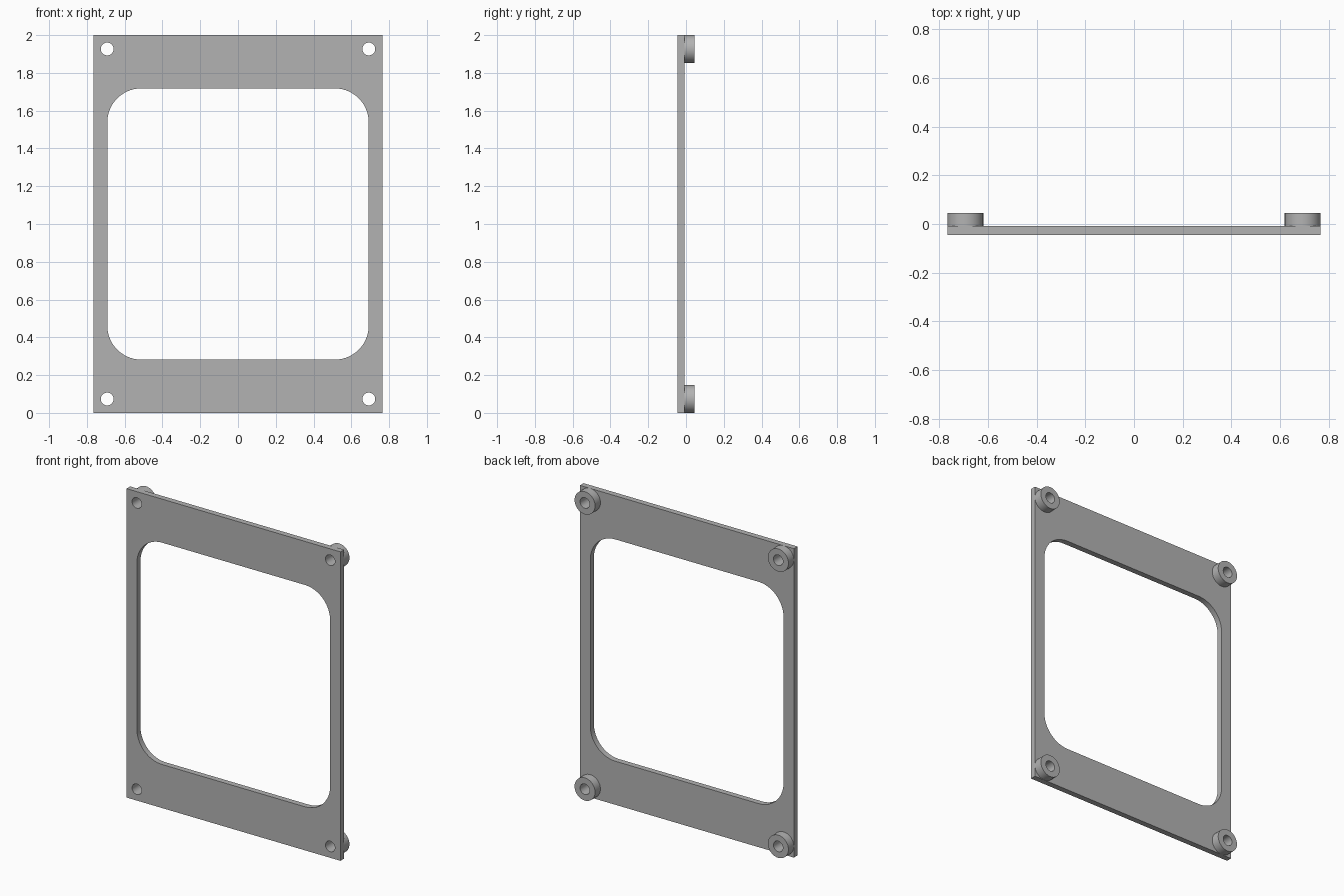
import bpy
from math import cos, sin, pi, radians
from mathutils import Matrix

if "Cube" in bpy.data.objects:
    bpy.data.objects.remove(bpy.data.objects["Cube"])

HALF_W, HEIGHT = 0.766, 2.0
FRONT, SEAM, BACK = -0.046, -0.009, 0.046
BOSS_R, HOLE_R = 0.0735, 0.034
BOSS_X, BOSS_Z = HALF_W - BOSS_R, HEIGHT / 2 - BOSS_R

grey = bpy.data.materials.new("plain grey")
grey.use_nodes = True
grey.diffuse_color = (0.45, 0.45, 0.45, 1)
grey.node_tree.nodes["Principled BSDF"].inputs["Base Color"].default_value = grey.diffuse_color


def rectangle(w, h):
    return [(-w, -h), (w, -h), (w, h), (-w, h)]


def circle(r, cx=0, cz=0, n=48):
    return [(cx + r * cos(2 * pi * i / n), cz + r * sin(2 * pi * i / n)) for i in range(n)]


def rounded_rectangle(w, h, r, steps=14):
    points = []
    for quarter, (sx, sz) in enumerate([(1, 1), (-1, 1), (-1, -1), (1, -1)]):
        for i in range(steps + 1):
            a = (quarter + i / steps) * pi / 2
            points.append((sx * (w - r) + r * cos(a), sz * (h - r) + r * sin(a)))
    return points


def extruded(name, loops, y0, y1, x=0, z=0):
    """Fill an outline with holes in the xz plane and give it depth along y."""
    curve = bpy.data.curves.new(name, "CURVE")
    curve.dimensions = "2D"
    curve.fill_mode = "BOTH"
    curve.extrude = (y1 - y0) / 2
    for loop in loops:
        spline = curve.splines.new("POLY")
        spline.points.add(len(loop) - 1)
        for point, (px, pz) in zip(spline.points, loop):
            point.co = (px, pz, 0, 1)
        spline.use_cyclic_u = True
    obj = bpy.data.objects.new(name, curve)
    bpy.context.collection.objects.link(obj)
    bpy.ops.object.select_all(action="DESELECT")
    obj.select_set(True)
    bpy.context.view_layer.objects.active = obj
    bpy.ops.object.convert(target="MESH")
    obj = bpy.context.object
    obj.name = name
    obj.data.transform(Matrix.Rotation(pi / 2, 4, "X"))
    obj.location = (x, (y0 + y1) / 2, z)
    obj.data.materials.clear()
    obj.data.materials.append(grey)
    # Weld the caps to the walls and keep the rims crisp
    bpy.ops.object.mode_set(mode="EDIT")
    bpy.ops.mesh.select_all(action="SELECT")
    bpy.ops.mesh.remove_doubles(threshold=0.0001)
    bpy.ops.mesh.normals_make_consistent(inside=False)
    bpy.ops.object.mode_set(mode="OBJECT")
    bpy.ops.object.shade_smooth_by_angle(angle=radians(30))
    return obj


corners = [(side, end) for side in (1, -1) for end in (1, -1)]

# Flat plate with a rounded window and four corner holes
holes = [circle(HOLE_R, sx * BOSS_X, sz * BOSS_Z) for sx, sz in corners]
window = rounded_rectangle(0.692, 0.718, 0.18)
extruded("frame_plate", [rectangle(HALF_W, HEIGHT / 2), window] + holes,
         FRONT, SEAM, z=HEIGHT / 2)

# Round spacers behind the corner holes
for sx, sz in corners:
    name = f"{'top' if sz > 0 else 'bottom'}_{'left' if sx > 0 else 'right'}_spacer"
    extruded(name, [circle(BOSS_R), circle(HOLE_R)], SEAM, BACK,
             x=sx * BOSS_X, z=HEIGHT / 2 + sz * BOSS_Z)
